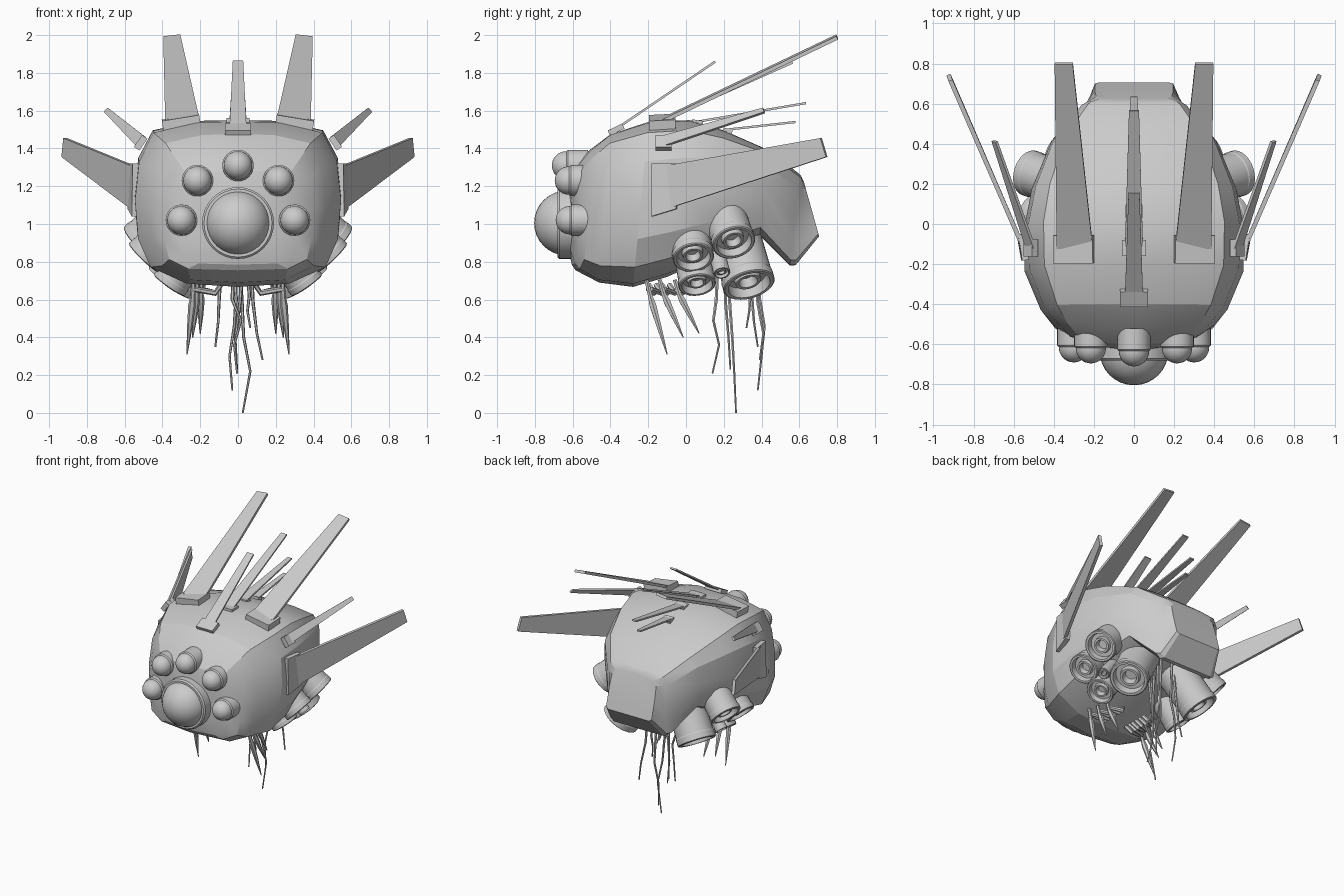
import bpy, bmesh, math
from mathutils import Vector, Matrix

if "Cube" in bpy.data.objects:
    bpy.data.objects.remove(bpy.data.objects["Cube"])


def make(name, bm, mirror=False, smooth=None):
    bmesh.ops.recalc_face_normals(bm, faces=bm.faces)
    me = bpy.data.meshes.new(name)
    bm.to_mesh(me)
    bm.free()
    ob = bpy.data.objects.new(name, me)
    bpy.context.collection.objects.link(ob)
    if mirror:
        ob.modifiers.new("Mirror", 'MIRROR')
    if smooth:
        bpy.ops.object.select_all(action='DESELECT')
        ob.select_set(True)
        bpy.context.view_layer.objects.active = ob
        bpy.ops.object.shade_smooth_by_angle(angle=math.radians(smooth))
    return ob


def loft(bm, rings):
    vs = [[bm.verts.new(p) for p in r] for r in rings]
    n = len(vs[0])
    for a, b in zip(vs, vs[1:]):
        for i in range(n):
            bm.faces.new((a[i], a[(i + 1) % n], b[(i + 1) % n], b[i]))
    bm.faces.new(vs[0])
    bm.faces.new(vs[-1])


def lathe(name, end, axis, profile, seg=32, mirror=False):
    """Spin (radius, distance along axis) points around an axis through end."""
    rot = Vector(axis).to_track_quat('Z', 'Y')
    bm = bmesh.new()
    loft(bm, [[Vector(end) + rot @ Vector((r * math.cos(t), r * math.sin(t), d))
               for t in (2 * math.pi * i / seg for i in range(seg))]
              for r, d in profile])
    return make(name, bm, mirror, 30)


def plate(name, corners, t, mirror=False):
    """Flat blade: four corners thickened along their normal."""
    c = [Vector(p) for p in corners]
    n = (c[2] - c[0]).cross(c[3] - c[1]).normalized() * t / 2
    bm = bmesh.new()
    loft(bm, [[p - n for p in c], [p + n for p in c]])
    return make(name, bm, mirror)


def box(name, loc, size, rot=(0, 0, 0), mirror=False):
    bm = bmesh.new()
    bmesh.ops.create_cube(bm, size=1)
    r = Matrix.Rotation(rot[2], 3, 'Z') @ Matrix.Rotation(rot[1], 3, 'Y') @ Matrix.Rotation(rot[0], 3, 'X')
    for v in bm.verts:
        v.co = r @ Vector([a * b for a, b in zip(v.co, size)]) + Vector(loc)
    return make(name, bm, mirror)


def tube(name, pts, radii, mirror=False):
    bm = bmesh.new()
    p = [Vector(q) for q in pts]
    rings = []
    for i, q in enumerate(p):
        d = (p[min(i + 1, len(p) - 1)] - p[max(i - 1, 0)]).normalized()
        u = d.cross(Vector((0, 1, 0.1))).normalized()
        w = d.cross(u)
        rings.append([q + (u * math.cos(k * math.pi / 3) + w * math.sin(k * math.pi / 3)) * radii[i]
                      for k in range(6)])
    loft(bm, rings)
    return make(name, bm, mirror, 40)


# Hull: sections (top y, top z, bottom y, bottom z, half width, boxiness, sideways bow)
round_half = [(0, 1), (.4, .99), (.82, .87), (.96, .52), (1, .05), (.97, -.42),
              (.85, -.76), (.5, -.96), (0, -1)]
boxy_half = [(0, 1), (.45, 1), (.85, .97), (.97, .75), (1, .05), (1, -.5),
             (1, -.9), (.9, -1), (0, -1)]
sections = [(-.625, 1.18, -.62, .86, .2, .3, .02), (-.6, 1.28, -.605, .785, .32, .4, .04),
            (-.525, 1.38, -.585, .755, .4, .4, .05), (-.40, 1.475, -.46, .69, .465, .1, 0),
            (-.2, 1.54, -.28, .667, .545, 0, 0), (.02, 1.55, -.1, .72, .55, 0, 0),
            (.2, 1.495, .15, .83, .51, .1, 0), (.44, 1.39, .39, .94, .41, .4, 0),
            (.60, 1.265, .55, .78, .27, .8, 0), (.612, 1.25, .58, .782, .245, .9, 0),
            (.625, 1.22, .705, .935, .195, 1, 0)]
rings = []
for yt, zt, yb, zb, w, b, bow in sections:
    h = [(p[0] * (1 - b) + q[0] * b, p[1] * (1 - b) + q[1] * b) for p, q in zip(round_half, boxy_half)]
    rings.append([Vector((w * u, (yt + yb) / 2 + v * (yt - yb) / 2 + bow * u * u,
                          (zt + zb) / 2 + v * (zt - zb) / 2))
                  for u, v in h + [(-u, v) for u, v in h[-2:0:-1]]])
bm = bmesh.new()
loft(bm, rings)
make("hull", bm, smooth=20)


# Eyes: a socket cylinder with a domed lens
def eye(name, x, z, r, back, front, lens_y, lens_r):
    lathe(name + "_socket", (x, 0, z), (0, -1, 0),
          [(r, back), (r, front - .01), (r - .01, front), (lens_r * .9, front)])
    bm = bmesh.new()
    bmesh.ops.create_uvsphere(bm, u_segments=32, v_segments=16, radius=lens_r,
                              matrix=Matrix.Translation((x, lens_y, z)))
    make(name + "_lens", bm, smooth=40)


eye("main_eye", 0, 1.005, .19, .5, .68, -.632, .172)
for i, (x, z, y) in enumerate([(0, 1.31, -.635), (.215, 1.23, -.62), (-.215, 1.23, -.62),
                               (.3, 1.02, -.615), (-.3, 1.02, -.615)]):
    eye("small_eye_%d" % i, x, z, .083, .52, -y, y, .075)

# Antenna blades and their mounting blocks
plate("tall_blade", [(.205, -.12, 1.555), (.385, -.12, 1.545), (.395, .8, 1.985), (.305, .8, 1.995)], .02, True)
box("tall_blade_mount", (.3, -.125, 1.535), (.2, .14, .06), (.05, .16, 0), True)
plate("side_blade", [(.56, -.1, 1.31), (.56, -.1, 1.08), (.925, .745, 1.355), (.915, .715, 1.455)], .022, True)
plate("side_blade_mount", [(.54, -.18, 1.32), (.545, -.18, 1.04), (.568, -.05, 1.08), (.56, -.05, 1.32)], .035, True)
plate("small_side_blade", [(.495, -.12, 1.465), (.535, -.12, 1.41), (.705, .415, 1.59), (.685, .41, 1.612)], .015, True)
box("small_side_mount", (.515, -.12, 1.43), (.035, .085, .075), (0, -.6, 0), True)
for name, y0, z0, y1, z1, w0, w1 in [("front", -.36, 1.51, .155, 1.86, .09, .055),
                                     ("second", -.12, 1.55, .565, 1.855, .09, .05),
                                     ("third", .05, 1.54, .635, 1.64, .075, .035),
                                     ("rear", .22, 1.5, .58, 1.54, .06, .03)]:
    plate(name + "_centre_blade", [(-w0 / 2, y0, z0), (w0 / 2, y0, z0), (w1 / 2, y1, z1), (-w1 / 2, y1, z1)], .012)
box("front_centre_mount", (0, -.37, 1.5), (.14, .085, .03), (.45, 0, 0))
box("second_centre_mount", (0, -.12, 1.545), (.12, .08, .03))
box("third_centre_mount", (0, .06, 1.535), (.09, .06, .03), (-.15, 0, 0))
box("rear_centre_mount", (0, .22, 1.49), (.07, .05, .03), (-.25, 0, 0))

# Thruster cluster on each flank
for name, end, axis, r, length in [
        ("front_thruster", (.5, .04, .82), (.68, .12, -.7), .11, .24),
        ("upper_thruster", (.525, .255, .9), (.7, .22, -.66), .116, .33),
        ("large_thruster", (.33, .335, .675), (.52, .24, -.82), .14, .42),
        ("lower_thruster", (.365, .06, .675), (.57, .12, -.81), .1, .3),
        ("tiny_thruster", (.44, .19, .74), (.65, .18, -.73), .045, .25)]:
    k = r / .1
    lathe(name, end, axis, [(r * .7, -length - .03), (r * .97, -length), (r * .97, -.04 * k), (r, -.035 * k),
                            (r, -.005), (r * .95, 0), (r * .82, 0), (r * .76, -.04 * k), (r * .52, -.04 * k),
                            (r * .48, -.015 * k), (r * .36, -.015 * k), (r * .28, -.05 * k)], 28, True)

# Folded claws under the belly
for i, (y, tip) in enumerate([(-.22, (.27, -.1, .31)), (-.15, (.24, -.015, .4)), (-.07, (.2, .07, .42))]):
    hip, knee = Vector((.09, y + .02, .68)), Vector((.235 - .02 * i, y + .02, .655))
    tip = Vector(tip)
    for k in (0, .04):
        tube("claw_arm_%d_%d" % (i, k > 0), [hip + Vector((0, k, 0)), (.12, y + .05 + k, .635),
                                             knee + Vector((0, k / 3, 0))], [.014, .016, .014], True)
    tube("claw_%d" % i, [knee + Vector((0, -.01, .05)), knee.lerp(tip, .12), knee.lerp(tip, .25),
                         knee.lerp(tip, .6), tip], [.012, .014, .02, .014, .003], True)

# Dangling tentacles
tentacles = [
    [(-.02, .17, .85), (-.03, .16, .6), (.015, .145, .49), (-.02, .175, .36), (-.005, .14, .21)],
    [(.03, .2, .85), (.01, .21, .58), (-.015, .225, .4), (-.005, .235, .23)],
    [(.0, .22, .87), (.02, .23, .6), (.03, .245, .4), (.065, .255, .22), (.025, .265, 0)],
    [(-.03, .38, .95), (-.01, .39, .6), (-.02, .415, .46), (-.045, .4, .3), (-.03, .38, .12)],
    [(.06, .37, .94), (.08, .38, .58), (.1, .41, .42), (.13, .39, .28)],
    [(-.08, .33, .92), (-.1, .35, .6), (-.105, .36, .48), (-.12, .38, .35)],
    [(.04, .31, .9), (.06, .34, .62), (.05, .335, .54), (.065, .32, .45)]]
for i, pts in enumerate(tentacles):
    n = len(pts)
    tube("tentacle_%d" % i, pts, [.011 - .006 * k / (n - 1) for k in range(n)])
